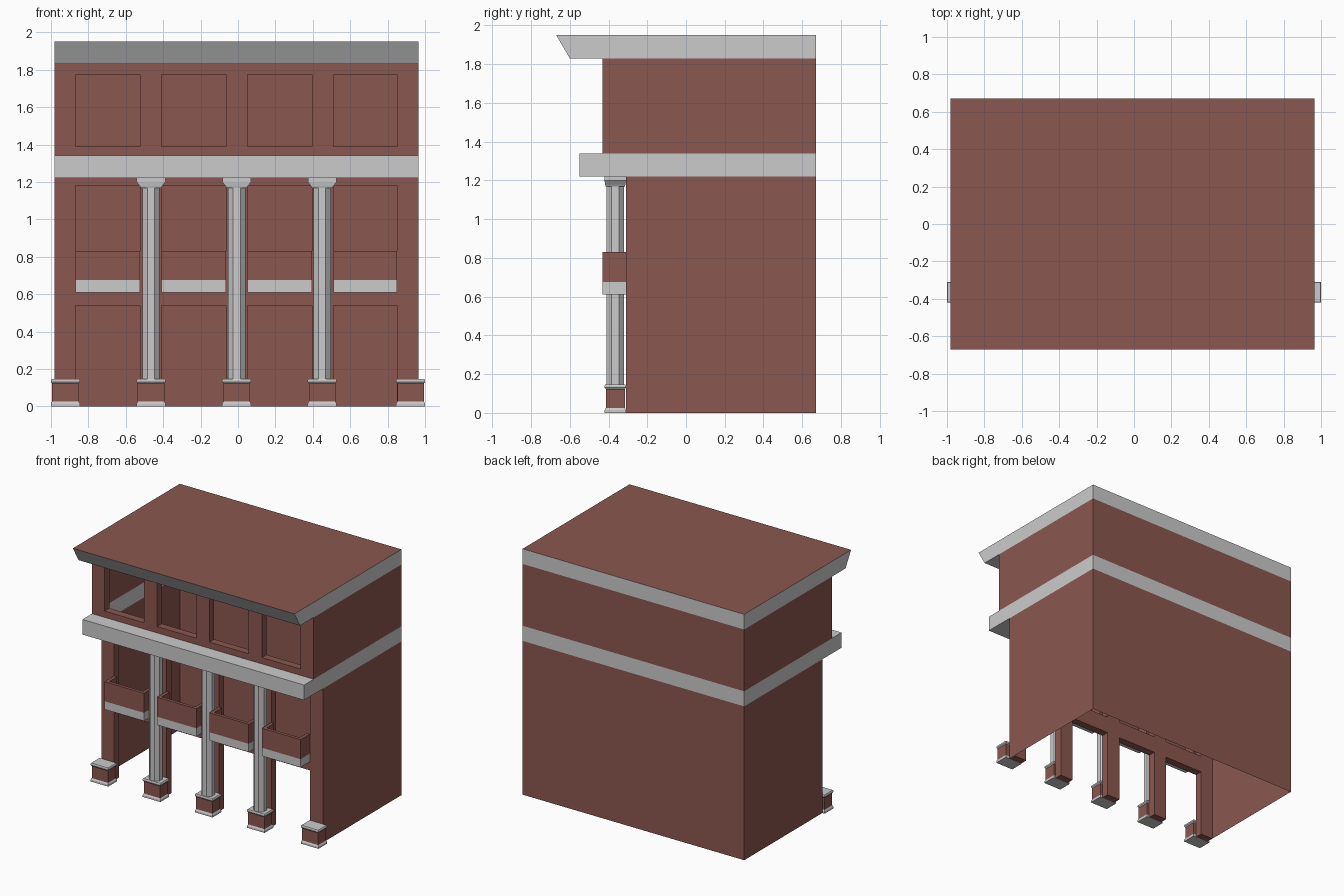
import bpy, bmesh, math

if "Cube" in bpy.data.objects:
    bpy.data.objects.remove(bpy.data.objects["Cube"])

L, R, BACK = -0.98, 0.965, 0.67        # body extents
BAYS = [(-0.87, -0.525), (-0.41, -0.065), (0.05, 0.395), (0.51, 0.85)]
THICK = 0.06                           # front wall thickness

brick = bpy.data.materials.new("brick")
brick.diffuse_color = (0.26, 0.095, 0.08, 1)
brick.use_nodes = True
brick.node_tree.nodes["Principled BSDF"].inputs["Base Color"].default_value = brick.diffuse_color


def finish(name, bm, mat=None):
    me = bpy.data.meshes.new(name)
    bm.to_mesh(me)
    bm.free()
    ob = bpy.data.objects.new(name, me)
    bpy.context.collection.objects.link(ob)
    if mat:
        me.materials.append(mat)
    return ob


def prism(name, profile, segments, mat=None, ends=True):
    """Side profile (y, z) swept from L to R; only the listed segments get faces."""
    bm = bmesh.new()
    a = [bm.verts.new((L, y, z)) for y, z in profile]
    b = [bm.verts.new((R, y, z)) for y, z in profile]
    n = len(profile)
    for i in segments:
        j = (i + 1) % n
        bm.faces.new((a[i], b[i], b[j], a[j]))
    if ends:
        bm.faces.new(a)
        bm.faces.new(b[::-1])
    return finish(name, bm, mat)


def front_wall(name, y, zs, open_rows):
    """Front wall grid with the bay cells left out on the open rows."""
    xs = [L] + [x for bay in BAYS for x in bay] + [R]
    bm = bmesh.new()
    for r, (z0, z1) in enumerate(zip(zs, zs[1:])):
        for c, (x0, x1) in enumerate(zip(xs, xs[1:])):
            if r in open_rows and c % 2 == 1:
                continue
            bm.faces.new([bm.verts.new((x, y, z)) for x, z in
                          ((x0, z0), (x1, z0), (x1, z1), (x0, z1))])
    bmesh.ops.remove_doubles(bm, verts=bm.verts, dist=1e-4)
    ob = finish(name, bm, brick)
    mod = ob.modifiers.new("thickness", "SOLIDIFY")
    mod.thickness = THICK
    mod.offset = -1


def block(name, cx, cy, rings, mat=None):
    """Stack of rectangles (half x, half y, z) joined into a solid."""
    bm = bmesh.new()
    loops = [[bm.verts.new((cx + sx * hx, cy + sy * hy, z))
              for sx, sy in ((-1, -1), (1, -1), (1, 1), (-1, 1))]
             for hx, hy, z in rings]
    for lo, hi in zip(loops, loops[1:]):
        for i in range(4):
            j = (i + 1) % 4
            bm.faces.new((lo[i], lo[j], hi[j], hi[i]))
    bm.faces.new(loops[0][::-1])
    bm.faces.new(loops[-1])
    return finish(name, bm, mat)


def plan_solid(name, plan, z0, z1, mat=None):
    """Plan outline (x, y) raised from z0 to z1."""
    bm = bmesh.new()
    face = bm.faces.new([bm.verts.new((x, y, z0)) for x, y in plan])
    top = bmesh.ops.extrude_face_region(bm, geom=[face])["geom"]
    bmesh.ops.translate(bm, vec=(0, 0, z1 - z0),
                        verts=[v for v in top if isinstance(v, bmesh.types.BMVert)])
    # keep the underside as well as the raised face
    if not face.is_valid:
        bm.verts.ensure_lookup_table()
        bm.faces.new([bm.verts[i] for i in range(len(plan))])
    bmesh.ops.recalc_face_normals(bm, faces=bm.faces)
    return finish(name, bm, mat)


# Hollow body, open underneath: side and back walls
prism("lower_walls", [(-0.31 + THICK, 0), (-0.31 + THICK, 1.22), (BACK, 1.22), (BACK, 0)],
      [2], brick)
prism("upper_walls", [(-0.43 + THICK, 1.34), (-0.43 + THICK, 1.83), (BACK, 1.83), (BACK, 1.34)],
      [2], brick)
front_wall("lower_front_wall", -0.31, [0, 0.54, 0.675, 1.18, 1.22], (0, 2))
front_wall("upper_front_wall", -0.43, [1.34, 1.39, 1.775, 1.83], (1,))

# Stone band, cornice and roof
prism("stone_band", [(-0.31 + THICK, 1.22), (-0.55, 1.22), (-0.55, 1.34),
                     (-0.43 + THICK, 1.34), (BACK, 1.34), (BACK, 1.22)], [0, 1, 2, 4])
prism("cornice", [(-0.43 + THICK, 1.83), (-0.60, 1.83), (-0.67, 1.95),
                  (BACK, 1.95), (BACK, 1.83)], [0, 1, 3])
prism("roof", [(-0.67, 1.95), (BACK, 1.95)], [0], brick, ends=False)

# Balconies: stone slab with a hollow brick parapet
T = 0.025
for x0, x1 in BAYS:
    block("balcony_slab", (x0 + x1) / 2, -0.37,
          [((x1 - x0) / 2, 0.06, 0.61), ((x1 - x0) / 2, 0.06, 0.675)])
    plan_solid("balcony_parapet",
               [(x0, -0.43), (x1, -0.43), (x1, -0.31), (x1 - T, -0.31),
                (x1 - T, -0.43 + T), (x0 + T, -0.43 + T), (x0 + T, -0.31), (x0, -0.31)],
               0.675, 0.83, brick)

# Pedestals, with shafts and capitals on the middle three
CY = -0.365
for x in (-0.9225, -0.465, -0.007, 0.45, 0.9225):
    block("pedestal_foot", x, CY, [(0.0775, 0.055, 0), (0.0775, 0.055, 0.015),
                                   (0.071, 0.049, 0.026)])
    block("pedestal_block", x, CY, [(0.071, 0.049, 0.026), (0.071, 0.049, 0.122)], brick)
    block("pedestal_cap", x, CY, [(0.071, 0.049, 0.122), (0.0775, 0.055, 0.13),
                                  (0.0775, 0.055, 0.14), (0.074, 0.052, 0.146)])
    if abs(x) > 0.9:
        continue
    bpy.ops.mesh.primitive_cylinder_add(vertices=8, radius=0.05, depth=1.03,
                                        location=(x, CY, 0.66),
                                        rotation=(0, 0, math.radians(22.5)))
    bpy.context.object.name = "column_shaft"
    block("column_capital", x, CY, [(0.054, 0.049, 1.168), (0.06, 0.052, 1.178),
                                    (0.073, 0.055, 1.195), (0.077, 0.055, 1.2),
                                    (0.077, 0.055, 1.22)])
